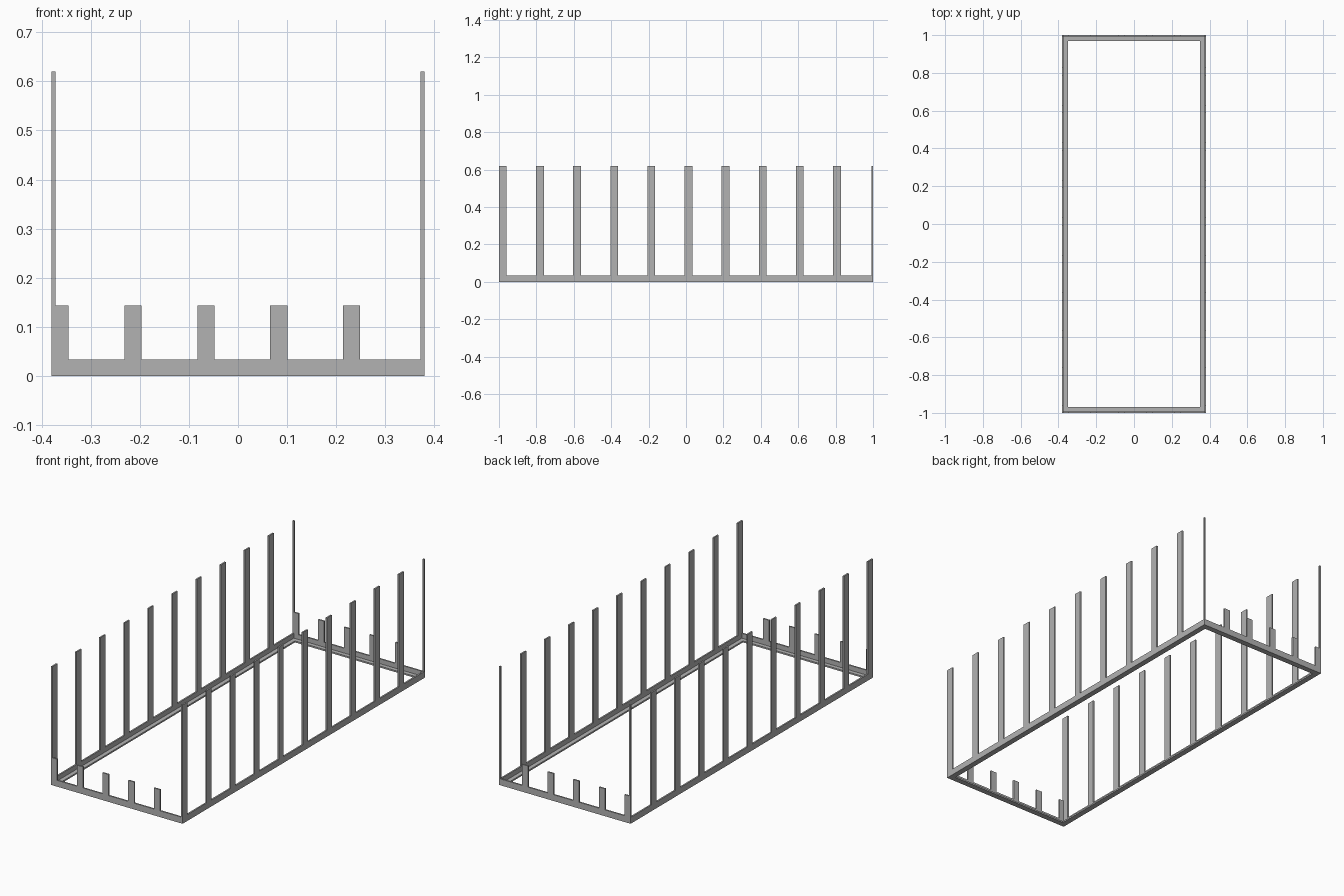
import bpy
import bmesh

HALF_X, HALF_Y = 0.38, 1.0
LEG, THICK = 0.033, 0.008      # angle-iron leg height and plate thickness
FLANGE = 0.03

old = bpy.data.objects.get("Cube")
if old:
    bpy.data.objects.remove(old, do_unlink=True)

steel = bpy.data.materials.new("grey steel")
steel.use_nodes = True
grey = (0.45, 0.45, 0.45, 1)
steel.diffuse_color = grey
steel.node_tree.nodes["Principled BSDF"].inputs["Base Color"].default_value = grey


def add_object(name, bm):
    bmesh.ops.recalc_face_normals(bm, faces=bm.faces)
    mesh = bpy.data.meshes.new(name)
    bm.to_mesh(mesh)
    bm.free()
    mesh.materials.append(steel)
    obj = bpy.data.objects.new(name, mesh)
    bpy.context.collection.objects.link(obj)
    return obj


def add_box(name, low, high):
    bm = bmesh.new()
    bmesh.ops.create_cube(bm, size=1)
    for v in bm.verts:
        v.co = [(a + b) / 2 + c * (b - a) for a, b, c in zip(low, high, v.co)]
    return add_object(name, bm)


# Base frame: L-shaped section (inset, height) swept round a mitred rectangle
section = [(0, 0), (FLANGE, 0), (FLANGE, THICK), (THICK, THICK), (THICK, LEG), (0, LEG)]
bm = bmesh.new()
rings = []
for sx, sy in [(-1, -1), (1, -1), (1, 1), (-1, 1)]:
    rings.append([bm.verts.new((sx * (HALF_X - d), sy * (HALF_Y - d), z)) for d, z in section])
for i, ring in enumerate(rings):
    after = rings[(i + 1) % 4]
    for j in range(len(section)):
        k = (j + 1) % len(section)
        bm.faces.new((ring[j], after[j], after[k], ring[k]))
add_object("base_frame", bm)


def stations(half, step, width, count):
    """Start and end of each upright; the last one is a thin end strip."""
    spans = [(-half + i * step, -half + i * step + width) for i in range(count)]
    return spans + [(half - THICK, half)]


# Tall side stakes
for side, x in (("right", -HALF_X), ("left", HALF_X - THICK)):
    for i, (a, b) in enumerate(stations(HALF_Y, 0.1985, 0.041, 10)):
        add_box(f"{side}_stake_{i + 1}", (x, a, LEG), (x + THICK, b, 0.62))

# Short end stakes
for end, y in (("front", -HALF_Y), ("back", HALF_Y - THICK)):
    for i, (a, b) in enumerate(stations(HALF_X, 0.1485, 0.035, 5)):
        add_box(f"{end}_stake_{i + 1}", (a, y, LEG), (b, y + THICK, 0.143))
